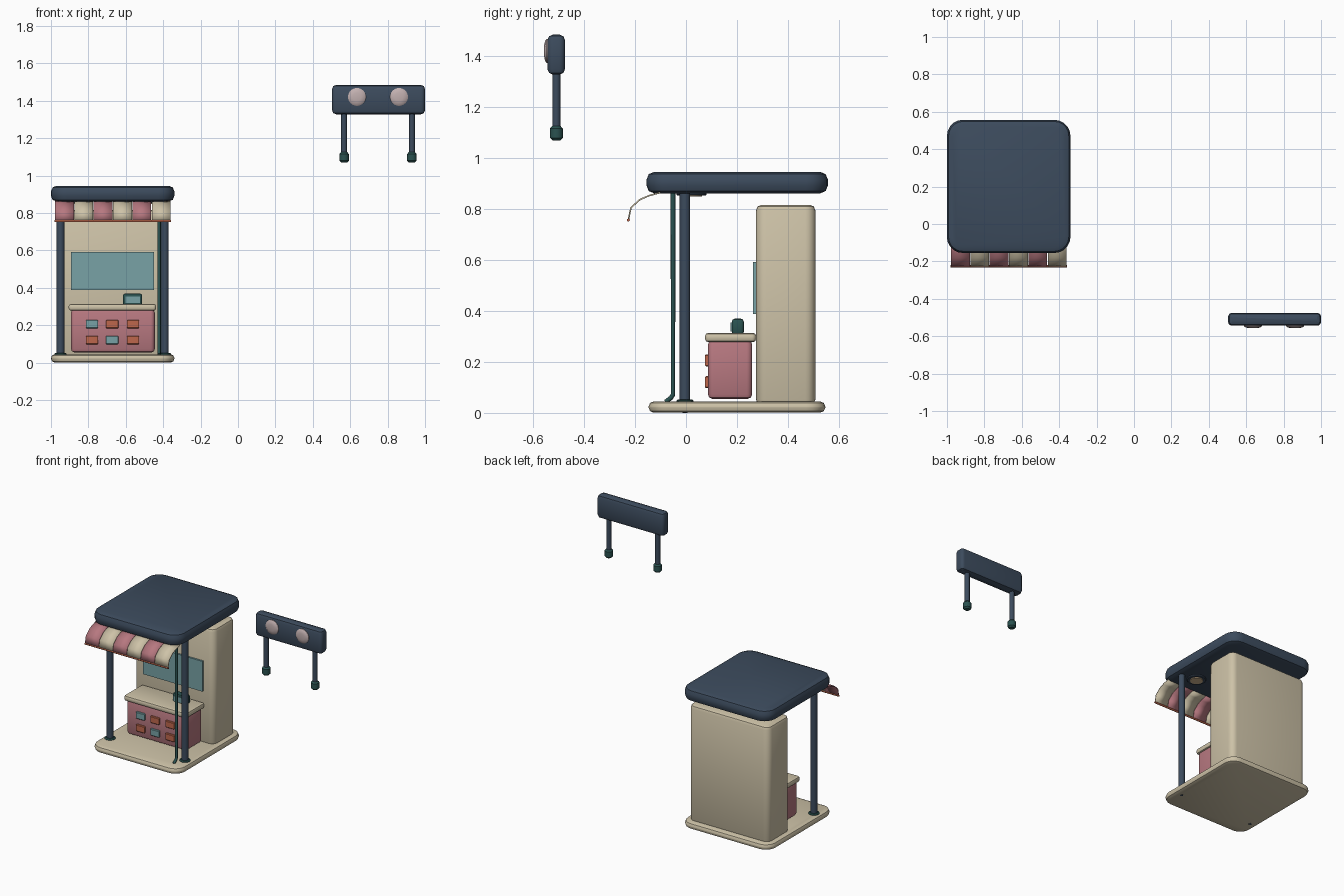
import bpy, bmesh, math
from mathutils import Vector

if "Cube" in bpy.data.objects:
    bpy.data.objects.remove(bpy.data.objects["Cube"], do_unlink=True)


def material(name, *srgb):
    """Flat colour given as 0-255 display values."""
    m = bpy.data.materials.new(name)
    m.use_nodes = True
    col = [((c / 255 + 0.055) / 1.055) ** 2.4 for c in srgb] + [1]
    m.diffuse_color = col
    m.node_tree.nodes["Principled BSDF"].inputs["Base Color"].default_value = col
    return m


NAVY = material("navy", 60, 75, 93)
CREAM = material("cream", 206, 195, 168)
PINK = material("dusty pink", 183, 120, 128)
TEAL = material("pale teal", 120, 162, 166)
GREEN = material("dark green", 42, 82, 80)
ORANGE = material("burnt orange", 190, 103, 76)
LAMP = material("lamp glass", 194, 176, 176)
WARM = material("warm lamp", 208, 182, 145)


def finish(name, bm, mat):
    bmesh.ops.recalc_face_normals(bm, faces=bm.faces)
    me = bpy.data.meshes.new(name)
    bm.to_mesh(me)
    bm.free()
    me.materials.append(mat)
    ob = bpy.data.objects.new(name, me)
    bpy.context.collection.objects.link(ob)
    bpy.ops.object.select_all(action='DESELECT')
    ob.select_set(True)
    bpy.context.view_layer.objects.active = ob
    bpy.ops.object.shade_smooth_by_angle(angle=math.radians(40))
    return ob


def box(name, xs, ys, zs, mat, corner=0.0, rim=0.0, steps=2):
    """Box from ranges, with rounded upright corners and a bevelled rim."""
    bm = bmesh.new()
    bmesh.ops.create_cube(bm, size=1)
    for v in bm.verts:
        v.co = Vector([(r[0] + r[1]) / 2 + c * (r[1] - r[0]) for c, r in zip(v.co, (xs, ys, zs))])
    if corner:
        upright = [e for e in bm.edges if abs(e.verts[0].co.z - e.verts[1].co.z) > 1e-5]
        bmesh.ops.bevel(bm, geom=upright, offset=corner, segments=5, profile=0.5, affect='EDGES')
    if rim:
        flat = [e for e in bm.edges if abs(e.verts[0].co.z - e.verts[1].co.z) < 1e-5]
        bmesh.ops.bevel(bm, geom=flat, offset=rim, segments=steps, profile=0.5, affect='EDGES')
    return finish(name, bm, mat)


def lathe(name, centre, profile, mat, axis='Z', sides=16):
    """Turned part: profile holds (radius, distance along the axis)."""
    bm = bmesh.new()
    rings = []
    for r, h in profile:
        ring = []
        for i in range(sides):
            a = math.tau * (i + 0.5) / sides
            u, w = r * math.cos(a), r * math.sin(a)
            ring.append(bm.verts.new((u, w, h) if axis == 'Z' else (u, h, w)))
        rings.append(ring)
    for a, b in zip(rings, rings[1:]):
        for i in range(sides):
            j = (i + 1) % sides
            bm.faces.new((a[i], a[j], b[j], b[i]))
    bm.faces.new(rings[0])
    bm.faces.new(rings[-1])
    bmesh.ops.translate(bm, vec=centre, verts=bm.verts)
    return finish(name, bm, mat)


def tube(name, points, radius, mat):
    cu = bpy.data.curves.new(name, 'CURVE')
    cu.dimensions = '3D'
    cu.bevel_depth = radius
    cu.bevel_resolution = 2
    cu.use_fill_caps = True
    sp = cu.splines.new('POLY')
    sp.points.add(len(points) - 1)
    for p, co in zip(sp.points, points):
        p.co = (*co, 1)
    cu.materials.append(mat)
    ob = bpy.data.objects.new(name, cu)
    bpy.context.collection.objects.link(ob)
    return ob


# Kiosk shell
box("floor_slab", (-1, -0.34), (-0.147, 0.547), (0.001, 0.045), CREAM, 0.075, 0.02)
box("roof_slab", (-1, -0.34), (-0.155, 0.557), (0.862, 0.946), NAVY, 0.085, 0.03)
box("back_cabinet", (-0.968, -0.372), (0.275, 0.508), (0.03, 0.817), CREAM, 0.04, 0.022)
box("display_panel", (-0.892, -0.45), (0.263, 0.28), (0.389, 0.592), TEAL)

# Counter
box("counter_body", (-0.893, -0.445), (0.086, 0.26), (0.055, 0.286), PINK, 0.022, 0.018)
box("counter_top", (-0.905, -0.438), (0.075, 0.275), (0.278, 0.314), CREAM, 0.016, 0.012)
box("register", (-0.615, -0.512), (0.18, 0.227), (0.306, 0.37), GREEN, 0.012, 0.012)
box("register_screen", (-0.601, -0.525), (0.175, 0.183), (0.319, 0.355), TEAL)
for row, z in enumerate((0.206, 0.121)):
    for col, x in enumerate((-0.781, -0.673, -0.561)):
        box(f"counter_tile_{row}_{col}", (x - 0.033, x + 0.033), (0.074, 0.09),
            (z - 0.023, z + 0.023), TEAL if col == row else ORANGE, 0.004, 0.004, 1)

# Posts, flanges and ceiling lights
for side, s in (("right", -1), ("left", 1)):
    x = -0.67 + s * 0.279
    lathe(side + "_post", (x, -0.004, 0), [(0.009, 0), (0.021, 0.01), (0.021, 0.876)], NAVY)
    lathe(side + "_post_flange", (x, -0.004, 0), [(0.034, 0.04), (0.034, 0.048), (0.028, 0.053)], GREEN)
    x = -0.67 + s * 0.18
    lathe(side + "_ceiling_light_ring", (x, 0.022, 0), [(0.06, 0.866), (0.06, 0.857), (0.056, 0.853)], NAVY, sides=20)
    lathe(side + "_ceiling_light", (x, 0.022, 0), [(0.042, 0.855), (0.04, 0.849)], WARM, sides=20)

# Drain pipe with a kicked-out foot
tube("drain_pipe", [(-0.422, -0.051, 0.868), (-0.422, -0.051, 0.072),
                    (-0.422, -0.058, 0.06), (-0.422, -0.08, 0.043)], 0.009, GREEN)

# Striped awning, one curved slat per stripe
profile = [(-0.1, 0.865), (-0.145, 0.853), (-0.18, 0.838), (-0.216, 0.806), (-0.226, 0.759)]
left, width, stripes, gap = -0.98, 0.621, 6, 0.0015
for i in range(stripes):
    bm = bmesh.new()
    sides = [[bm.verts.new((x, y, z)) for y, z in profile]
             for x in (left + width * i / stripes + gap, left + width * (i + 1) / stripes - gap)]
    for k in range(len(profile) - 1):
        bm.faces.new((sides[0][k], sides[0][k + 1], sides[1][k + 1], sides[1][k]))
    slat = finish(f"awning_stripe_{i}", bm, CREAM if i % 2 else PINK)
    solid = slat.modifiers.new("thickness", 'SOLIDIFY')
    solid.thickness = 0.006
    solid.offset = 0
tube("awning_trim", [(left, -0.226, 0.757), (left + width, -0.226, 0.757)], 0.006, ORANGE)

# Separate raised lamp board on two legs
box("lamp_board", (0.503, 1), (-0.544, -0.475), (1.328, 1.485), NAVY, 0.022, 0.022)
for side, leg_x, lamp_x in (("right", 0.567, 0.636), ("left", 0.93, 0.861)):
    lathe(side + "_board_leg", (leg_x, -0.509, 0), [(0.016, 1.11), (0.016, 1.345)], NAVY)
    lathe(side + "_board_foot", (leg_x, -0.509, 0),
          [(0.016, 1.07), (0.026, 1.08), (0.026, 1.116), (0.017, 1.126)], GREEN)
    lathe(side + "_board_lamp", (lamp_x, 0, 1.421),
          [(0.048, -0.535), (0.048, -0.547), (0.04, -0.553), (0.022, -0.557)], LAMP, 'Y', 20)
